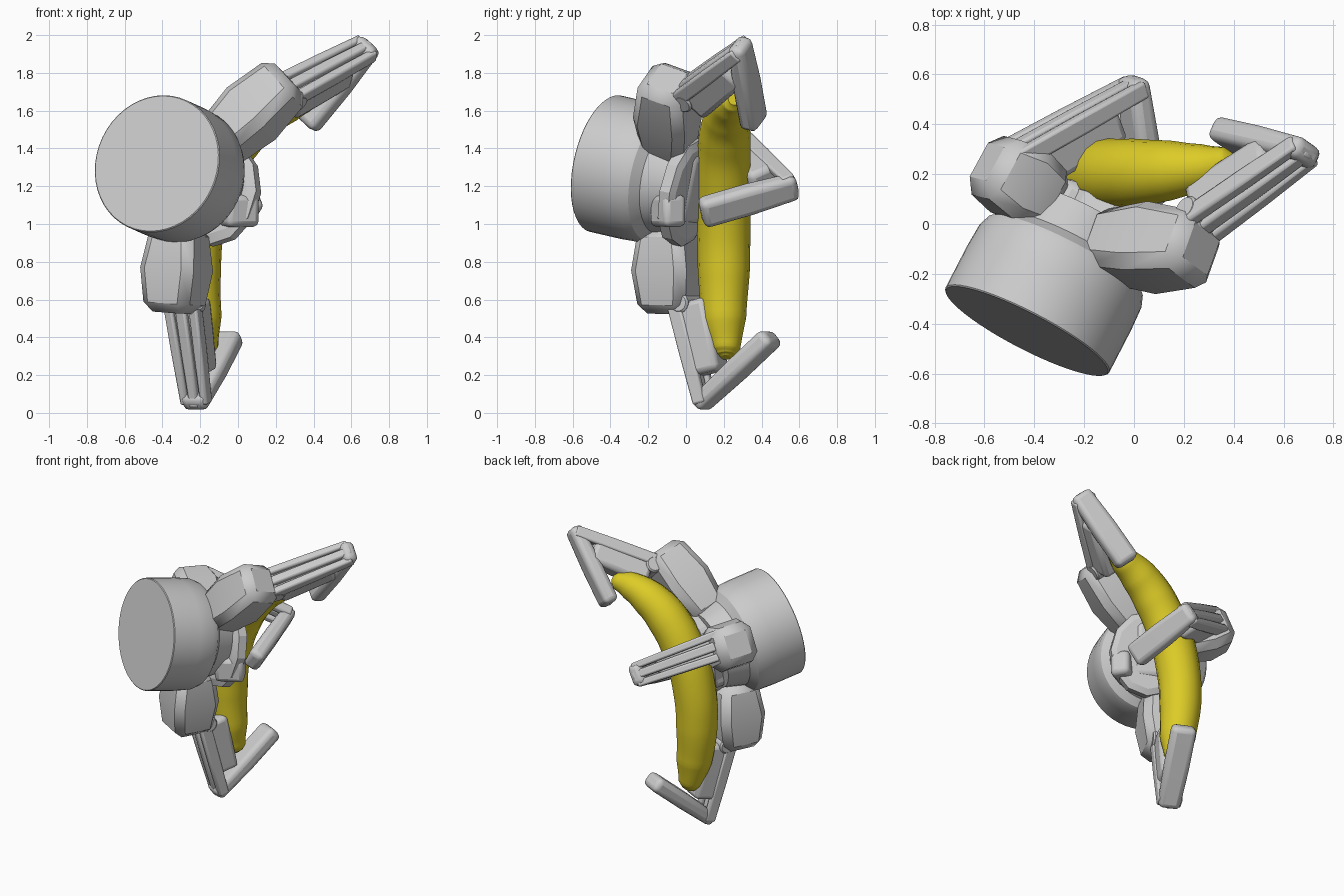
import bpy, bmesh, math
from mathutils import Vector, Matrix

if "Cube" in bpy.data.objects:
    bpy.data.objects.remove(bpy.data.objects["Cube"])

V = Vector
AXIS = V((.45, .87, -.2)).normalized()   # pointing direction of the hand


def finish(name, bm, bevel=0, segs=2, angle=40):
    bmesh.ops.recalc_face_normals(bm, faces=bm.faces)
    me = bpy.data.meshes.new(name)
    bm.to_mesh(me)
    bm.free()
    ob = bpy.data.objects.new(name, me)
    bpy.context.collection.objects.link(ob)
    if bevel:
        m = ob.modifiers.new("bevel", 'BEVEL')
        m.width, m.segments = bevel, segs
        m.limit_method = 'ANGLE'
    bpy.ops.object.select_all(action='DESELECT')
    bpy.context.view_layer.objects.active = ob
    ob.select_set(True)
    bpy.ops.object.shade_smooth_by_angle(angle=math.radians(angle))
    return ob


def frame(p, z, n):
    z = z.normalized()
    y = z.cross(n).normalized()
    x = y.cross(z)
    m = Matrix((x, y, z)).transposed().to_4x4()
    m.translation = p
    return m


def bar(name, p, q, n, w, t, mid=1.0, end=1.0, start=1.0, bevel=.02, segs=2):
    """Box from p to q, w wide along n, t thick, scaled at start, middle, end."""
    p, q = V(p), V(q)
    L = (q - p).length
    bm = bmesh.new()
    rings = []
    for f, s in ((0, start), (.5, mid), (1, end)):
        rings.append([bm.verts.new((a * w / 2 * s, b * t / 2 * s, f * L))
                      for a, b in ((-1, -1), (1, -1), (1, 1), (-1, 1))])
    for r0, r1 in zip(rings, rings[1:]):
        for i in range(4):
            j = (i + 1) % 4
            bm.faces.new((r0[i], r0[j], r1[j], r1[i]))
    bm.faces.new(rings[0])
    bm.faces.new(rings[-1])
    bm.transform(frame(p, q - p, n))
    return finish(name, bm, bevel, segs)


def lathe(name, p, axis, profile, sides=48, n=V((0, 0, 1)), angle=30, squash=1):
    """Turn (distance, radius) points around an axis."""
    bm = bmesh.new()
    rings = []
    for d, r in profile:
        rings.append([bm.verts.new((r * math.cos(k * math.tau / sides),
                                    r * squash * math.sin(k * math.tau / sides), d))
                      for k in range(sides)])
    for r0, r1 in zip(rings, rings[1:]):
        for i in range(sides):
            j = (i + 1) % sides
            bm.faces.new((r0[i], r0[j], r1[j], r1[i]))
    bm.faces.new(rings[0])
    bm.faces.new(rings[-1])
    bm.transform(frame(V(p), axis, n))
    return finish(name, bm, 0, 1, angle)


def finger(label, base, knuckle, m0, tip, pad_end, bw, bt):
    base, knuckle, m0, tip, pad_end = map(V, (base, knuckle, m0, tip, pad_end))
    md = (tip - m0).normalized()
    pd = (pad_end - tip).normalized()
    n = md.cross(pd).normalized()
    out = -(pd - md * pd.dot(md)).normalized()
    # chunky proximal housing
    bar(label + "_housing", base, knuckle, n, bw, bt, 1.06, .88, .85, .05, 1)
    # knuckle pin
    lathe(label + "_knuckle_pin", m0 - md * .03 - n * .1 - out * .01, n,
          [(0, .045), (.01, .055), (.19, .055), (.2, .045)], 16, md)
    # middle link: inner block and three slim outer rods
    bar(label + "_middle_link", m0 - md * .03 - out * .06, tip - md * .13 - out * .06,
        n, .17, .18, 1, .95, 1.03, .03)
    for s in (-1, 1):
        bar(label + "_side_rod", m0 - md * .06 + n * s * .075 + out * .025,
            tip + md * .02 + n * s * .058 + out * .005, n, .05, .08, 1, .9, 1, .012)
    bar(label + "_centre_rod", m0 - md * .06 + out * .035, tip + md * .035 + out * .015,
        n, .06, .07, 1, .9, 1, .012)
    # fingertip pad
    bar(label + "_pad", tip - pd * .05, pad_end + pd * .01, n, .165, .105, 1, 1, .88, .035, 3)


# wrist drum with tapered neck
lathe("wrist_drum", (-.43, -.43, 1.32), AXIS,
      [(0, .365), (.005, .37), (.2, .37), (.3, .365), (.34, .35), (.38, .3), (.52, .26)])

# palm plate
lathe("palm_plate", (-.14, -.04, 1.18), AXIS,
      [(0, .24), (.02, .29), (.08, .29), (.1, .25)], 12, angle=20, squash=.88)
bar("palm_core", (-.3, -.2, 1.25), (-.14, .09, 1.18), V((0, 0, 1)), .4, .34, bevel=.05)

# small clamp block beside the drum
bar("clamp_block", (-.08, -.14, 1.07), (.09, -.05, 1.07), V((0, 0, 1)), .17, .13, bevel=.03)

# three fingers
finger("upper_finger", (-.13, -.09, 1.40), (.27, -.1, 1.77),
       (.29, .03, 1.71), (.67, .29, 1.92), (.36, .36, 1.54), .3, .29)
finger("lower_finger", (-.31, -.1, .99), (-.34, -.09, .53),
       (-.28, .0, .55), (-.22, .1, .07), (-.05, .45, .4), .3, .31)
finger("side_finger", (-.33, .09, 1.31), (-.59, .25, 1.45),
       (-.44, .28, 1.41), (.0, .54, 1.19), (.06, .09, 1.06), .29, .29)

# banana
path = [(-.165, .01, .295, .2), (-.17, .01, .305, .42), (-.18, .01, .34, .62),
        (-.205, 0, .5, .95), (-.227, 0, .75, 1.1),
        (-.21, 0, 1.0, 1.14), (-.135, 0, 1.25, 1.15), (0, .005, 1.46, 1.1),
        (.14, .015, 1.575, .97), (.28, .03, 1.635, .74), (.37, .05, 1.655, .48),
        (.40, .055, 1.66, .25)]
cu = bpy.data.curves.new("banana", 'CURVE')
cu.dimensions = '3D'
cu.bevel_depth = .125
cu.bevel_resolution = 6
cu.resolution_u = 8
cu.use_fill_caps = True
sp = cu.splines.new('BEZIER')
sp.bezier_points.add(len(path) - 1)
for bp, (x, y, z, r) in zip(sp.bezier_points, path):
    bp.co = (x, y, z)
    bp.radius = r
    bp.handle_left_type = bp.handle_right_type = 'AUTO'
banana = bpy.data.objects.new("banana", cu)
banana.location.y = .2
bpy.context.collection.objects.link(banana)
mat = bpy.data.materials.new("banana_yellow")
mat.diffuse_color = (.72, .6, .02, 1)
mat.use_nodes = True
mat.node_tree.nodes["Principled BSDF"].inputs["Base Color"].default_value = mat.diffuse_color
cu.materials.append(mat)
